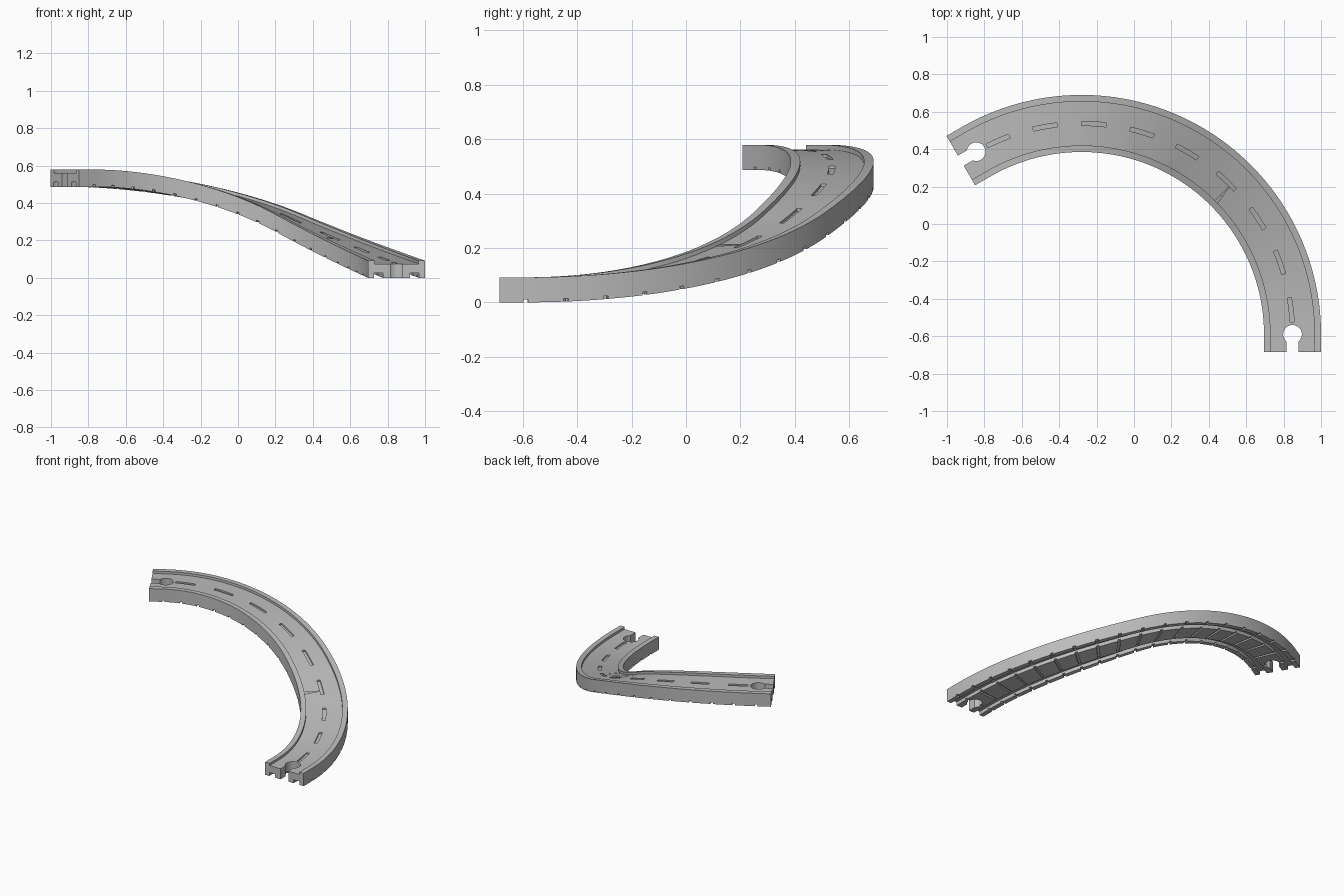
import bpy, bmesh, math
from mathutils import Vector

cube = bpy.data.objects.get("Cube")
if cube:
    bpy.data.objects.remove(cube, do_unlink=True)

CENTRE = Vector((-0.28, -0.59, 0))   # centre of the bend
R = 1.1275                           # centreline radius
SWEEP = math.radians(120)
LENGTH = R * SWEEP
END = 0.095                          # straight piece at each end
HALF, HEIGHT, RISE = 0.1525, 0.092, 0.487
ROAD = 0.075                         # road level above the underside

grey = bpy.data.materials.new("track grey")
grey.use_nodes = True
grey.diffuse_color = (0.5, 0.5, 0.5, 1)
grey.node_tree.nodes["Principled BSDF"].inputs["Base Color"].default_value = (0.5, 0.5, 0.5, 1)


def frame(s):
    """Point, outward and forward directions at distance s along the track."""
    a = min(max(s / R, 0), SWEEP)
    out = Vector((math.cos(a), math.sin(a), 0))
    forward = Vector((-out.y, out.x, 0))
    t = a / SWEEP
    climb = 2 * t * t if t < 0.5 else 1 - 2 * (1 - t) ** 2
    point = CENTRE + out * R + forward * (s - a * R)
    point.z = RISE * climb
    return point, out, forward


def sweep(bm, section, stations):
    """Closed solid from a section of (outward, up) points."""
    rings = []
    for s in stations:
        p, out, _ = frame(s)
        rings.append([bm.verts.new(p + out * d + Vector((0, 0, z))) for d, z in section])
    n = len(section)
    for r0, r1 in zip(rings, rings[1:]):
        for i in range(n):
            j = (i + 1) % n
            bm.faces.new((r0[i], r0[j], r1[j], r1[i]))
    bm.faces.new(rings[0])
    bm.faces.new(rings[-1])


def box_section(half_width, low, high):
    return [(half_width, low), (half_width, high), (-half_width, high), (-half_width, low)]


def spread(start, stop, steps):
    return [start + (stop - start) * i / steps for i in range(steps + 1)]


def finish(bm, name):
    bmesh.ops.recalc_face_normals(bm, faces=bm.faces[:])
    mesh = bpy.data.meshes.new(name)
    bm.to_mesh(mesh)
    bm.free()
    mesh.materials.append(grey)
    obj = bpy.data.objects.new(name, mesh)
    bpy.context.collection.objects.link(obj)
    return obj


# Track body: raised side rails above, two wheel grooves below
right_side = [(0.073, 0), (0.073, 0.025), (0.12, 0.025), (0.12, 0),
              (HALF, 0), (HALF, HEIGHT), (0.1175, HEIGHT), (0.1175, ROAD)]
section = right_side + [(-d, z) for d, z in reversed(right_side)]
bm = bmesh.new()
sweep(bm, section, [-END] + spread(0, LENGTH, 120) + [LENGTH + END])
track = finish(bm, "curved_ramp_track")

# Sunken lane dashes along the middle of the road
bm = bmesh.new()
pitch = LENGTH / 9
for k in range(9):
    mid = pitch * (k + 0.5)
    sweep(bm, box_section(0.011, ROAD - 0.01, ROAD + 0.03),
          spread(mid - pitch / 4, mid + pitch / 4, 6))
dashes = finish(bm, "lane_dash_cutter")

# Narrow cross slots over the whole underside
bm = bmesh.new()
for k in range(19):
    mid = LENGTH * k / 18
    sweep(bm, box_section(0.2, -0.03, 0.011), spread(mid - 0.008, mid + 0.008, 2))
slots = finish(bm, "cross_slot_cutter")

# Keyhole connector sockets through both ends
bm = bmesh.new()
radius, neck = 0.05, 0.031
gap = math.asin(neck / radius)
outline = [(radius * math.sin(a), -radius * math.cos(a))
           for a in spread(gap, 2 * math.pi - gap, 32)]
outline += [(-neck, -END - 0.05), (neck, -END - 0.05)]
for s, direction in ((0, 1), (LENGTH, -1)):
    p, out, forward = frame(s)
    base = [bm.verts.new(p + out * u + forward * v * direction - Vector((0, 0, 0.1)))
            for u, v in outline]
    face = bm.faces.new(base)
    top = bmesh.ops.extrude_face_region(bm, geom=[face])["geom"]
    bmesh.ops.translate(bm, vec=(0, 0, 0.3),
                        verts=[g for g in top if isinstance(g, bmesh.types.BMVert)])
sockets = finish(bm, "socket_cutter")

# Cut, then discard the cutters
bpy.ops.object.select_all(action='DESELECT')
bpy.context.view_layer.objects.active = track
track.select_set(True)
for cutter in (dashes, slots, sockets):
    cutter.hide_render = True
    mod = track.modifiers.new(cutter.name, 'BOOLEAN')
    mod.operation, mod.solver, mod.object = 'DIFFERENCE', 'EXACT', cutter
    bpy.ops.object.modifier_apply(modifier=mod.name)
    bpy.data.objects.remove(cutter, do_unlink=True)
bpy.ops.object.shade_smooth_by_angle(angle=math.radians(30))
